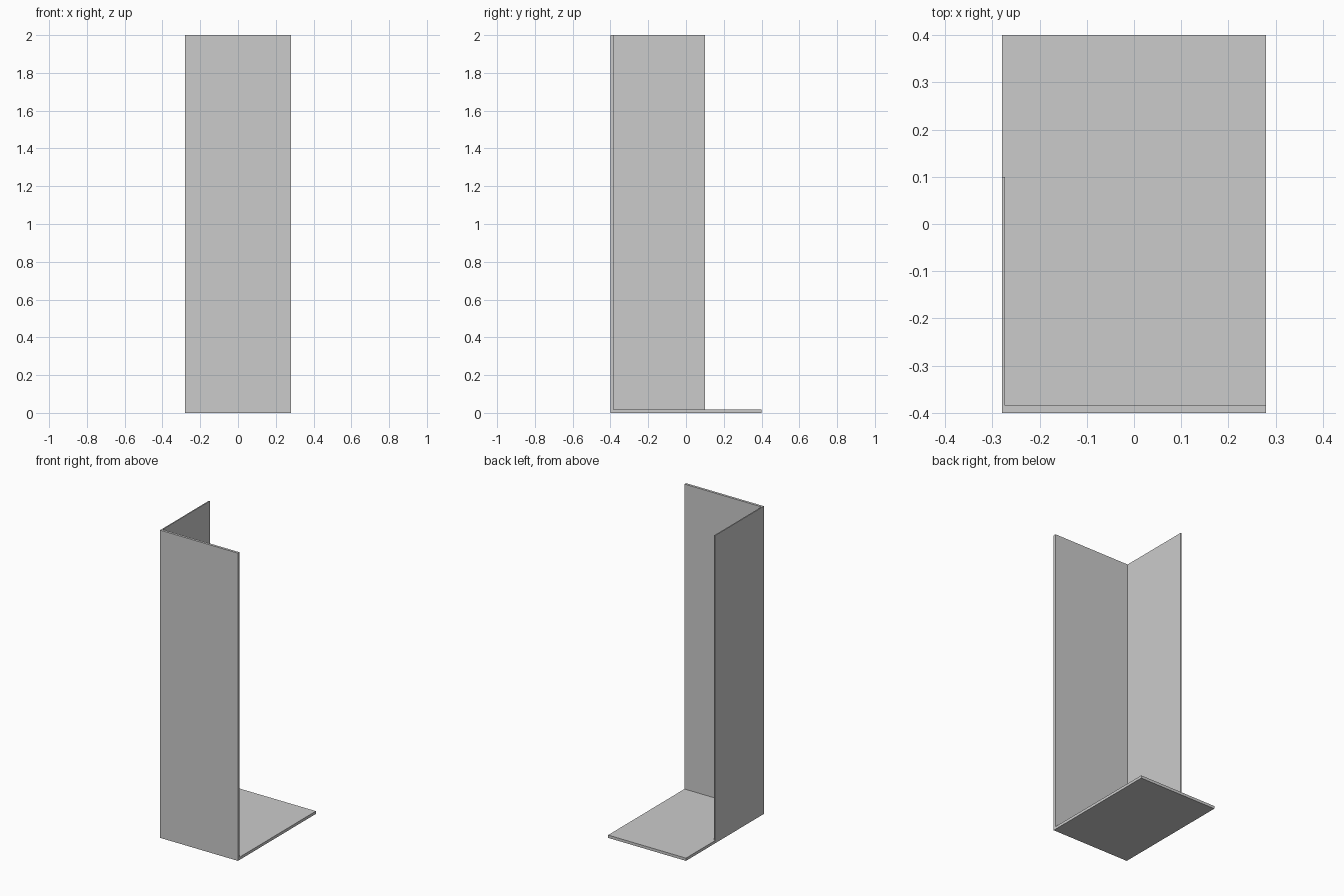
import bpy

if "Cube" in bpy.data.objects:
    bpy.data.objects.remove(bpy.data.objects["Cube"])


def box(name, lo, hi):
    size = [b - a for a, b in zip(lo, hi)]
    centre = [(a + b) / 2 for a, b in zip(lo, hi)]
    bpy.ops.mesh.primitive_cube_add(size=1, location=centre)
    ob = bpy.context.object
    ob.name = name
    ob.scale = size
    bpy.ops.object.transform_apply(location=False, rotation=False, scale=True)
    return ob


W, D, H = 0.28, 0.4, 2.0
FRONT_T, SIDE_T, BASE_T = 0.016, 0.007, 0.018

# Full-height front panel
box("front_panel", (-W, -D, 0), (W, -D + FRONT_T, H))
# Floor board behind the front panel
box("base_board", (-W, -D + FRONT_T, 0), (W, D, BASE_T))
# Thin left panel standing on the board, stopping short of the back
box("left_panel", (-W, -D + FRONT_T, BASE_T), (-W + SIDE_T, 0.1, H))
